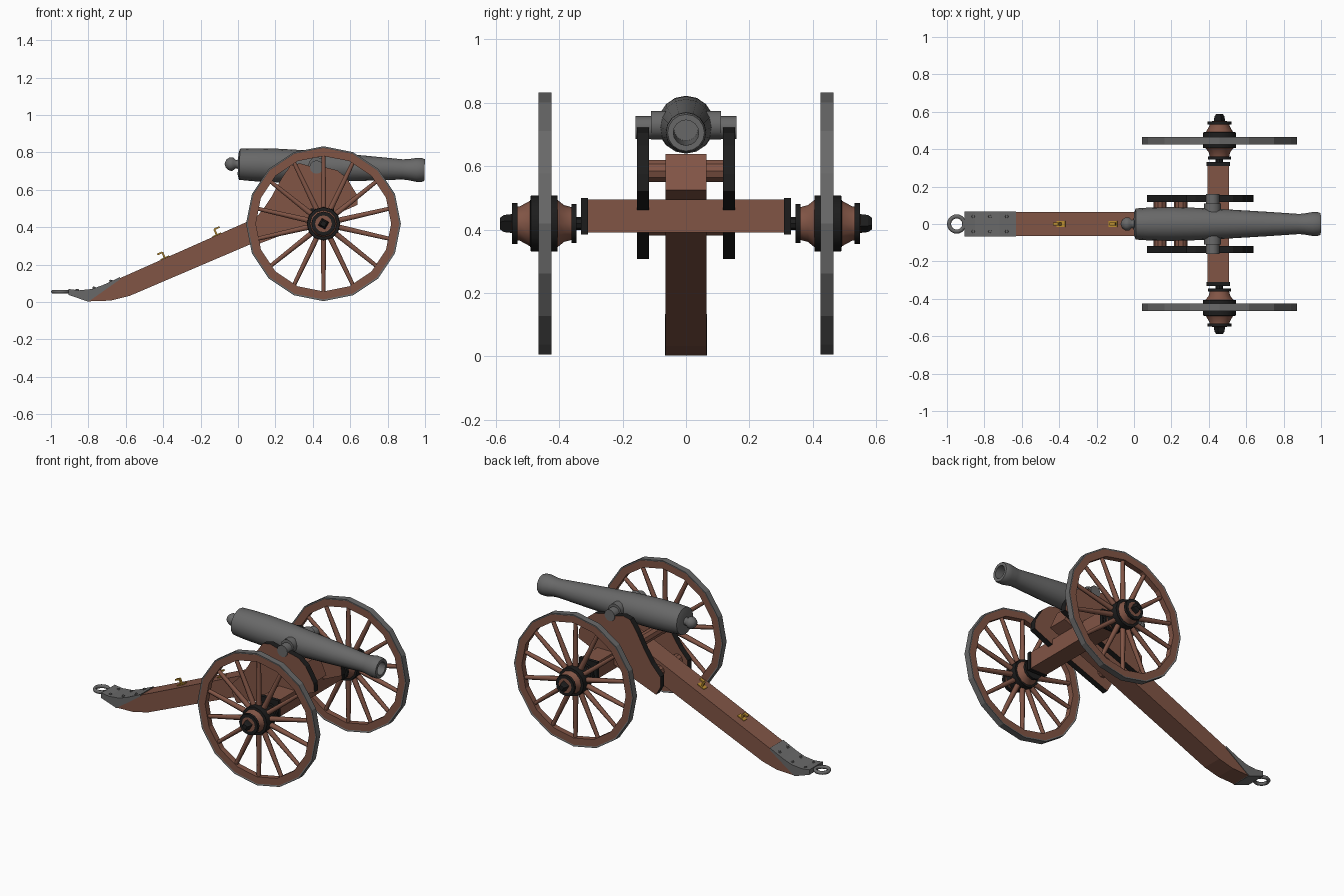
import bpy, bmesh
from math import radians, sin, cos, pi
from mathutils import Matrix, Vector

if "Cube" in bpy.data.objects:
    bpy.data.objects.remove(bpy.data.objects["Cube"])


def material(name, rgb):
    m = bpy.data.materials.new(name)
    m.diffuse_color = (*rgb, 1)
    m.use_nodes = True
    m.node_tree.nodes["Principled BSDF"].inputs["Base Color"].default_value = m.diffuse_color
    return m


WOOD = material("wood", (0.22, 0.09, 0.06))
IRON = material("iron", (0.14, 0.14, 0.14))
BLACK = material("black_iron", (0.012, 0.012, 0.012))
BRASS = material("brass", (0.5, 0.27, 0.03))


def finish(name, bm, mats, smooth=None):
    bmesh.ops.recalc_face_normals(bm, faces=bm.faces[:])
    me = bpy.data.meshes.new(name)
    bm.to_mesh(me)
    bm.free()
    for m in mats:
        me.materials.append(m)
    if smooth:
        me.shade_smooth()
        me.set_sharp_from_angle(angle=radians(smooth))
    ob = bpy.data.objects.new(name, me)
    bpy.context.collection.objects.link(ob)
    return ob


def lathe(name, profile, n, matrix, mats, index=None, closed=False, smooth=35, phase=0.0):
    """Revolve (radius, height) points about local z; index = material per profile step."""
    bm = bmesh.new()
    rings = []
    for r, h in profile:
        if r == 0:
            rings.append([bm.verts.new((0, 0, h))] * n)
        else:
            rings.append([bm.verts.new((r * cos(2 * pi * i / n + phase), r * sin(2 * pi * i / n + phase), h))
                          for i in range(n)])
    for k in range(len(rings) if closed else len(rings) - 1):
        a, b = rings[k], rings[(k + 1) % len(rings)]
        for i in range(n):
            j = (i + 1) % n
            f = bm.faces.new(list(dict.fromkeys((a[i], a[j], b[j], b[i]))))
            f.material_index = index[k] if index else 0
    bm.transform(matrix)
    return finish(name, bm, mats, smooth)


def prism(name, pts, y0, y1, mats):
    """Extrude an (x, z) outline along y; mats = sides, then optional edge material."""
    bm = bmesh.new()
    a = [bm.verts.new((x, y0, z)) for x, z in pts]
    b = [bm.verts.new((x, y1, z)) for x, z in pts]
    bm.faces.new(a)
    bm.faces.new(b[::-1])
    for i in range(len(pts)):
        j = (i + 1) % len(pts)
        bm.faces.new((a[i], b[i], b[j], a[j])).material_index = len(mats) - 1
    return finish(name, bm, mats)


def box(name, x0, x1, y0, y1, z0, z1, mat):
    return prism(name, [(x0, z0), (x1, z0), (x1, z1), (x0, z1)], y0, y1, [mat])


def rod(name, x, z, r, y0, y1, n, mat, smooth=35):
    m = Matrix.Translation((x, 0, z)) @ Matrix.Rotation(-pi / 2, 4, 'X')
    return lathe(name, [(0, y0), (r, y0), (r, y1), (0, y1)], n, m, [mat], smooth=smooth)


WX, WZ = 0.457, 0.419   # wheel centre

# Barrel with breech, flared muzzle and open bore, tilted slightly downwards
tilt = Matrix.Translation((0, 0, 0.737)) @ Matrix.Rotation(radians(91.8), 4, 'Y')
lathe("barrel", [(0, 0.0), (0.055, 0.0), (0.083, 0.008), (0.088, 0.08), (0.09, 0.2), (0.086, 0.36),
                 (0.078, 0.5), (0.066, 0.7), (0.054, 0.88), (0.056, 0.91), (0.064, 0.955),
                 (0.063, 0.985), (0.058, 0.998), (0.04, 0.998), (0.038, 0.6), (0, 0.6)],
      16, tilt, [IRON])
lathe("breech_knob", [(0, -0.072), (0.022, -0.064), (0.036, -0.045), (0.036, -0.028),
                      (0.022, -0.012), (0.025, 0.002), (0, 0.002)], 12, tilt, [IRON], smooth=60)
rod("trunnion", 0.42, 0.722, 0.036, -0.16, 0.16, 12, IRON)
rod("trunnion_shoulder", 0.42, 0.73, 0.045, -0.11, 0.11, 12, IRON)

# Trail beam sloping from the cheeks to the ground
prism("trail", [(-0.86, 0.058), (-0.78, 0.064), (-0.72, 0.086), (-0.64, 0.124), (0.05, 0.43), (0.52, 0.638),
                (0.57, 0.525), (0.05, 0.302), (-0.58, 0.033), (-0.68, 0.008), (-0.80, 0.004), (-0.86, 0.025)],
      -0.064, 0.064, [WOOD])
prism("trail_shoe", [(-0.905, 0.07), (-0.85, 0.063), (-0.78, 0.07), (-0.72, 0.092), (-0.63, 0.134),
                     (-0.63, 0.122), (-0.80, 0.002), (-0.905, 0.038)], -0.067, 0.067, [IRON])
for i, (x, z) in enumerate([(-0.86, 0.064), (-0.77, 0.076), (-0.68, 0.113)]):
    for s in (-1, 1):
        lathe(f"shoe_rivet_{i}_{s}", [(0.01, -0.004), (0.008, 0.005), (0, 0.007)], 6,
              Matrix.Translation((x, s * 0.04, z)), [IRON])

# Towing ring at the tail
bpy.ops.mesh.primitive_torus_add(major_segments=14, minor_segments=6, major_radius=0.041,
                                 minor_radius=0.011, location=(-0.948, 0, 0.056))
ring = bpy.context.object
ring.name = "towing_ring"
ring.data.materials.append(IRON)
ring.data.shade_smooth()

# Brass tool hooks on the trail
slope = Matrix.Rotation(-radians(24), 4, 'Y')
for i, (x, z, d) in enumerate([(-0.39, 0.235, -1), (-0.112, 0.358, 1)]):
    m = Matrix.Translation((x, 0, z)) @ slope
    for part, ob in (("plate", box("p", -0.025, 0.025, -0.016, 0.016, -0.002, 0.005, BRASS)),
                     ("post", box("p", -0.006, 0.004, -0.007, 0.007, 0, 0.035, BRASS)),
                     ("tip", box("p", min(0, d * 0.03), max(0, d * 0.03), -0.009, 0.009, 0.03, 0.039, BRASS))):
        ob.data.transform(m)
        ob.name = f"hook_{part}_{i}"

# Axle beam, cross bars and inner axle
box("axle_beam", 0.393, 0.508, -0.32, 0.32, 0.39, 0.495, WOOD)
rod("axle", WX, WZ, 0.02, -0.56, 0.56, 8, BLACK)
rod("rear_cross_bar", 0.14, 0.415, 0.035, -0.12, 0.12, 10, WOOD)
rod("upper_cross_bar", 0.25, 0.585, 0.036, -0.12, 0.12, 10, WOOD)

# Cheek outline: timber sides with black iron strapping around the edge
cheek = [(0.10, 0.307), (0.515, 0.465), (0.64, 0.52), (0.635, 0.575), (0.58, 0.665), (0.53, 0.705),
         (0.46, 0.722), (0.38, 0.728), (0.33, 0.742), (0.28, 0.73), (0.235, 0.665), (0.18, 0.565),
         (0.13, 0.49), (0.07, 0.425), (0.07, 0.36)]

# Hub profile (radius, distance from centre line) with a material for each step
hub = [(0, 0.345), (0.062, 0.345), (0.062, 0.362), (0.052, 0.362), (0.058, 0.385), (0.075, 0.406),
       (0.088, 0.406), (0.09, 0.44), (0.088, 0.49), (0.072, 0.492), (0.054, 0.525), (0.054, 0.532),
       (0.065, 0.532), (0.065, 0.549), (0.045, 0.549), (0, 0.552)]
hub_mat = [1, 1, 1, 0, 0, 1, 1, 1, 1, 0, 0, 1, 1, 1, 0]

for side, s in (("right", -1), ("left", 1)):
    prism(f"{side}_cheek", cheek, s * 0.117, s * 0.155, [WOOD, BLACK])
    box(f"{side}_axle_band", 0.388, 0.513, s * 0.31, s * 0.332, 0.385, 0.5, BLACK)
    m = Matrix.Translation((WX, 0, WZ)) @ Matrix.Rotation(-s * pi / 2, 4, 'X')
    # Wheel rim: wood with an iron tyre on the outer face
    lathe(f"{side}_wheel_rim", [(0.362, 0.427), (0.405, 0.427), (0.408, 0.425), (0.414, 0.425),
                                (0.414, 0.465), (0.408, 0.465), (0.405, 0.463), (0.362, 0.463)],
          16, m, [WOOD, IRON], [0, 1, 1, 1, 1, 1, 0, 0], closed=True, smooth=None)
    lathe(f"{side}_hub", hub, 12, m, [WOOD, BLACK], hub_mat)
    lathe(f"{side}_axle_nut", [(0, 0.54), (0.032, 0.54), (0.028, 0.575), (0.018, 0.588), (0, 0.588)],
          4, m, [BLACK], smooth=None, phase=pi / 12)
    # Fourteen tapered spokes
    bm = bmesh.new()
    for i in range(14):
        t = Matrix.Rotation(2 * pi * i / 14, 4, 'Z') @ Matrix.Translation((0, 0.22, 0.445)) \
            @ Matrix.Rotation(-pi / 2, 4, 'X')
        bmesh.ops.create_cone(bm, cap_ends=True, segments=6, radius1=0.017, radius2=0.012,
                              depth=0.31, matrix=m @ t)
    finish(f"{side}_spokes", bm, [WOOD], 70)
